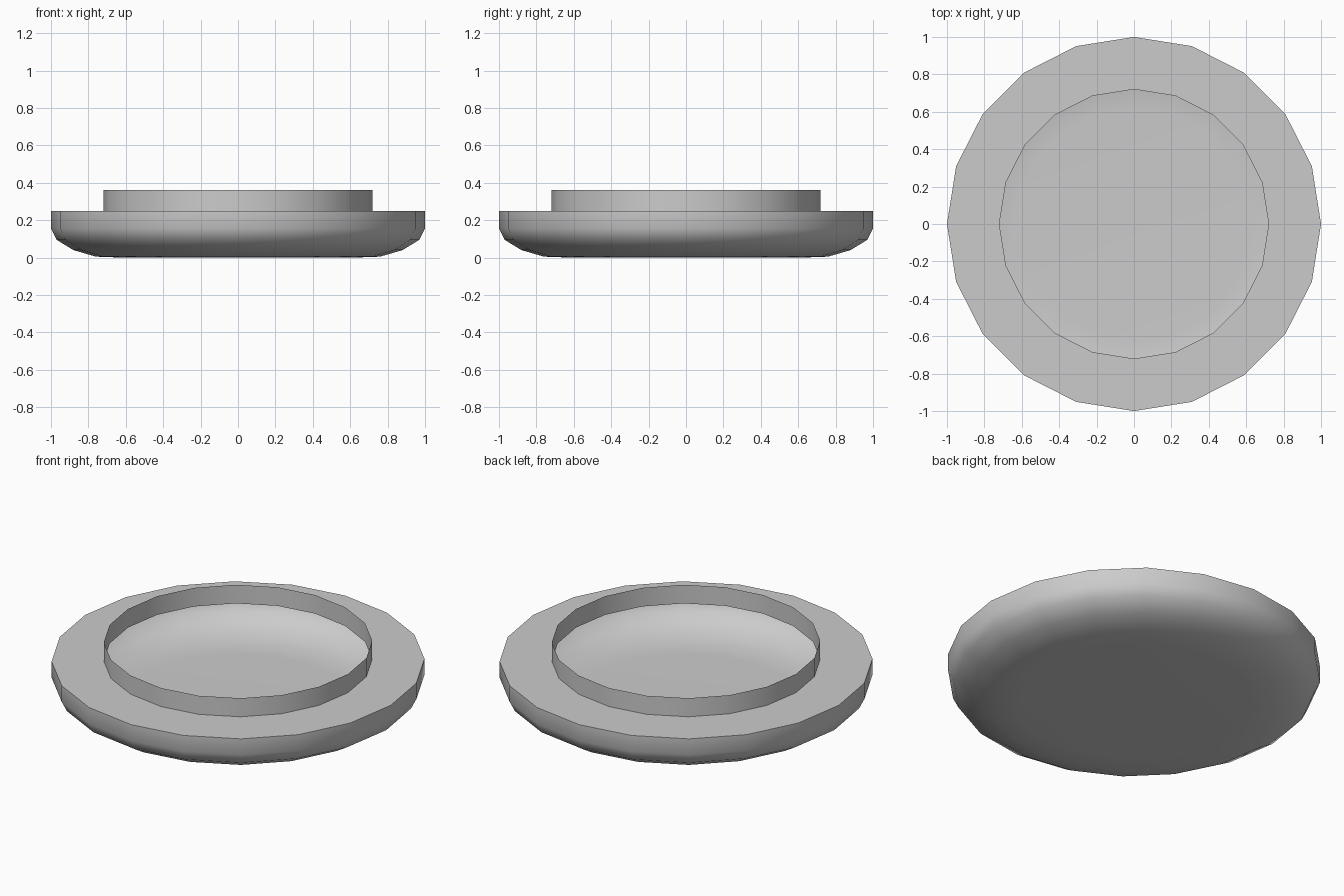
import bpy, bmesh
from math import sin, cos, radians, tau

if "Cube" in bpy.data.objects:
    bpy.data.objects.remove(bpy.data.objects["Cube"])

SIDES = 20


def lathe(name, profile, cap_bottom=False):
    """Turn an (r, z) profile, listed from bottom to top, around the z axis."""
    bm = bmesh.new()
    rings = [[bm.verts.new((r * cos(tau * i / SIDES), r * sin(tau * i / SIDES), z))
              for i in range(SIDES)] for r, z in profile]
    for low, high in zip(rings, rings[1:]):
        for i in range(SIDES):
            j = (i + 1) % SIDES
            bm.faces.new((low[i], low[j], high[j], high[i]))
    if cap_bottom:
        bm.faces.new(rings[0][::-1])
    mesh = bpy.data.meshes.new(name)
    bm.to_mesh(mesh)
    bm.free()
    obj = bpy.data.objects.new(name, mesh)
    bpy.context.collection.objects.link(obj)
    bpy.ops.object.select_all(action='DESELECT')
    obj.select_set(True)
    bpy.context.view_layer.objects.active = obj
    bpy.ops.object.shade_smooth_by_angle(angle=radians(40))
    return obj


# Thin hollow dish: rounded underside, upright side and flat ledge
lathe("dish", [(0.62, 0.0), (0.76, 0.005), (0.88, 0.04), (0.97, 0.095),
               (1.0, 0.155), (1.0, 0.25), (0.72, 0.25)], cap_bottom=True)

# Open collar standing on the inner edge of the ledge
lathe("collar", [(0.72, 0.25), (0.72, 0.36)])
